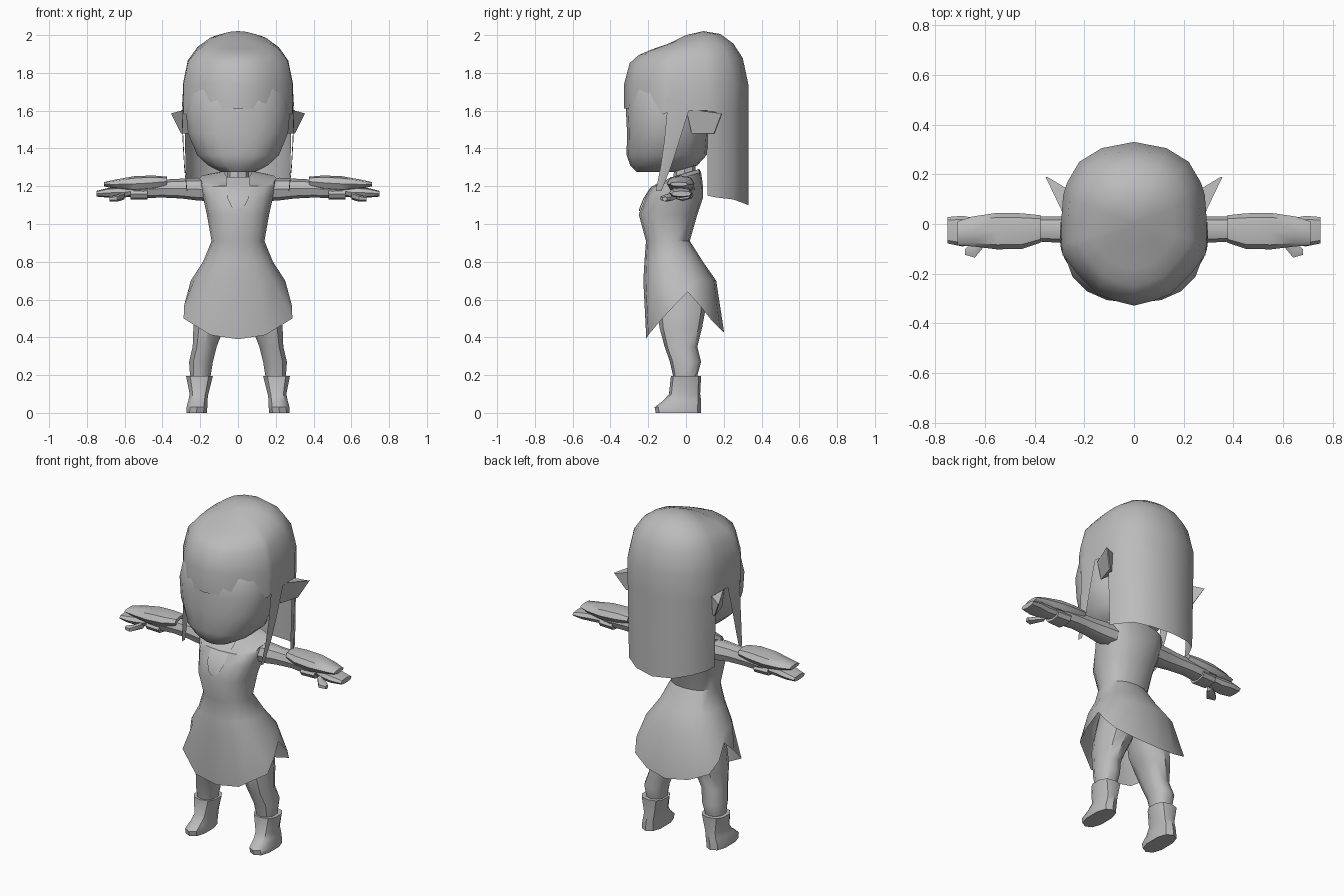
import bpy, bmesh, math

grey = bpy.data.materials.new("plain_grey")
grey.diffuse_color = (0.5, 0.5, 0.5, 1)


def finish(name, bm, mirror=False, angle=40):
    bmesh.ops.recalc_face_normals(bm, faces=bm.faces)
    me = bpy.data.meshes.new(name)
    bm.to_mesh(me)
    bm.free()
    me.materials.append(grey)
    ob = bpy.data.objects.new(name, me)
    bpy.context.collection.objects.link(ob)
    if mirror:
        ob.modifiers.new("Mirror", 'MIRROR').use_clip = False
    bpy.ops.object.select_all(action='DESELECT')
    ob.select_set(True)
    bpy.context.view_layer.objects.active = ob
    bpy.ops.object.shade_smooth_by_angle(angle=math.radians(angle))
    return ob


def ring(axis, sec, n, p):
    """Superellipse ring; sec = (position, a0, a1, b0, b1)."""
    t, a0, a1, b0, b1 = sec
    pts = []
    for i in range(n):
        w = 2 * math.pi * i / n - math.pi / 2
        c, s = math.cos(w), math.sin(w)
        a = (a0 + a1) / 2 + (a1 - a0) / 2 * math.copysign(abs(c) ** (2 / p), c)
        b = (b0 + b1) / 2 + (b1 - b0) / 2 * math.copysign(abs(s) ** (2 / p), s)
        pts.append((a, b, t) if axis == 'Z' else (t, a, b))
    return pts


def skin(bm, rows, closed=True, caps=(False, False)):
    """Bridge rows of points with quads."""
    vs = [[bm.verts.new(q) for q in r] for r in rows]
    n = len(vs[0])
    for r0, r1 in zip(vs, vs[1:]):
        for i in range(n if closed else n - 1):
            j = (i + 1) % n
            bm.faces.new((r0[i], r0[j], r1[j], r1[i]))
    for cap, r in zip(caps, (vs[0], vs[-1])):
        if cap:
            bm.faces.new(r)
    return vs


def loft(name, axis, secs, n=10, p=2.2, mirror=False, caps=(True, True)):
    bm = bmesh.new()
    skin(bm, [ring(axis, s, n, p) for s in secs], True, caps)
    return finish(name, bm, mirror)


def both(half):
    """Complete a front-to-back half outline into a full loop."""
    return half + [(-q[0], *q[1:]) for q in half[-2:0:-1]]


# Head and neck
loft("head", 'Z', [(1.275, -.09, .09, -.26, -.06), (1.31, -.16, .16, -.295, .06),
                   (1.365, -.22, .22, -.315, .11), (1.48, -.268, .268, -.312, .12),
                   (1.6, -.28, .28, -.318, .15), (1.72, -.265, .265, -.3, .2),
                   (1.85, -.18, .18, -.2, .15)], 18, 2.3)
loft("neck", 'Z', [(1.18, -.06, .06, -.07, .05), (1.35, -.055, .055, -.06, .05)], 8)

# Hair cap: dome over an outline of (x, y, lower edge)
outline = both([(0, -.328, 1.612), (.08, -.308, 1.61), (.15, -.28, 1.605), (.23, -.2, 1.595),
                (.288, -.12, 1.58), (.292, -.08, 1.6), (.292, .02, 1.6), (.285, .115, 1.6),
                (.27, .165, 1.6), (.22, .25, 1.6), (.13, .305, 1.6), (0, .33, 1.6)])
bm = bmesh.new()
rows = [outline]
for s, z in ((1, 1.74), (.91, 1.865), (.76, 1.925), (.55, 1.965), (.28, 1.988)):
    rows.append([(x * s, y * s, z + .5 * y * s * (1 - s)) for x, y, _ in outline])
vs = skin(bm, rows)
tip = bm.verts.new((0, 0, 2))
for i in range(len(outline)):
    bm.faces.new((vs[-1][i], vs[-1][(i + 1) % len(outline)], tip))
finish("hair_cap", bm)

# Long back hair: open curtain hanging from the cap
half = [(.285, .115, 1.15), (.27, .165, 1.14), (.22, .25, 1.13), (.13, .305, 1.11), (0, .33, 1.1)]
edge = half + [(-x, y, z) for x, y, z in half[-2::-1]]
bm = bmesh.new()
skin(bm, [[(x * (1 - .04 * k), y, 1.6 + (z - 1.6) * k) for x, y, z in edge]
          for k in (0, .33, .67, 1)], False)
finish("back_hair", bm)

# Side locks: flat tapering strands in front of the ears
bm = bmesh.new()
lock = [(.288, -.115, -.05, 1.76), (.298, -.1, .015, 1.6), (.293, -.115, -.035, 1.44),
        (.285, -.135, -.08, 1.3), (.272, -.16, -.13, 1.175)]
skin(bm, [[(x - .004, y0, z), (x, (y0 + y1) / 2, z), (x - .004, y1, z)]
          for x, y0, y1, z in lock], False)
finish("side_lock", bm, True)

# Pointed ears
bm = bmesh.new()
skin(bm, [[(.265, .0, 1.61), (.25, .13, 1.6), (.25, .12, 1.48), (.265, .03, 1.48)],
          [(.355, .188, 1.585), (.35, .19, 1.58), (.298, .152, 1.48), (.302, .148, 1.48)]],
     True, (True, True))
finish("ear", bm, True, 20)

# Dress: shaped bodice, flared skirt with side slits
hem = both([(0, -.21, .39), (.145, -.2, .412), (.288, -.125, .5), (.285, -.06, .57),
            (.266, .01, .64), (.28, .08, .56), (.25, .135, .49), (.14, .18, .445), (0, .202, .425)])
secs = [(.7, -.25, .25, -.226, .16), (.8, -.185, .185, -.22, .09), (.91, -.14, .14, -.212, .02),
        (1.05, -.165, .165, -.25, .06), (1.14, -.185, .185, -.215, .09),
        (1.2, -.2, .2, -.18, .09), (1.25, -.205, .205, -.14, .08), (1.27, -.07, .07, -.09, .07)]
bm = bmesh.new()
skin(bm, [hem] + [ring('Z', s, 16, 2.3) for s in secs])
for v in bm.verts:
    if v.co.z > 1.22:
        v.co.z += .3 * v.co.y
finish("dress", bm)

# Neckline plate on the chest
bm = bmesh.new()
skin(bm, [[(-w, y + .006, z), (0, y, z), (w, y + .006, z)] for w, y, z in
          ((.06, -.105, 1.25), (.062, -.157, 1.212), (.06, -.19, 1.19),
           (.055, -.226, 1.135), (.03, -.246, 1.085), (.01, -.25, 1.07))], False)
finish("neckline", bm)

# Arms, forearm guards, cuffs, hands and thumbs
loft("arm", 'X', [(.14, -.08, .05, 1.12, 1.24), (.22, -.085, .04, 1.125, 1.245),
                  (.3, -.075, .03, 1.135, 1.24), (.4, -.07, .03, 1.14, 1.235),
                  (.5, -.08, .03, 1.137, 1.23), (.58, -.07, .015, 1.145, 1.2)], 8, 2.2, True)
loft("forearm_guard", 'X', [(.375, -.075, .035, 1.2, 1.25), (.45, -.1, .043, 1.18, 1.257),
                            (.55, -.102, .045, 1.172, 1.253), (.65, -.09, .03, 1.185, 1.235),
                            (.71, -.085, .01, 1.2, 1.222)], 8, 2.4, True)
loft("cuff", 'X', [(.48, -.085, .035, 1.13, 1.19), (.57, -.08, .03, 1.13, 1.19)], 8, 2.5, True)
loft("hand", 'X', [(.56, -.06, .02, 1.145, 1.195), (.63, -.082, .022, 1.138, 1.195),
                   (.69, -.09, .033, 1.14, 1.19), (.75, -.078, .028, 1.145, 1.175)], 8, 2.6, True)
loft("thumb", 'X', [(.6, -.09, -.04, 1.13, 1.17), (.64, -.14, -.06, 1.118, 1.155),
                    (.68, -.125, -.1, 1.12, 1.145)], 6, 2.2, True)

# Legs and boots
loft("leg", 'Z', [(.18, .145, .255, -.065, .055), (.27, .13, .262, -.085, .08),
                  (.35, .11, .243, -.113, .06), (.45, .07, .24, -.14, .085),
                  (.53, .03, .23, -.15, .1), (.68, 0, .2, -.14, .1)], 10, 2.2, True)
loft("boot", 'Z', [(0, .163, .275, -.16, .08), (.03, .16, .275, -.166, .08),
                   (.065, .16, .265, -.12, .08), (.1, .155, .258, -.09, .075),
                   (.195, .13, .278, -.08, .08)], 10, 2.5, True)
